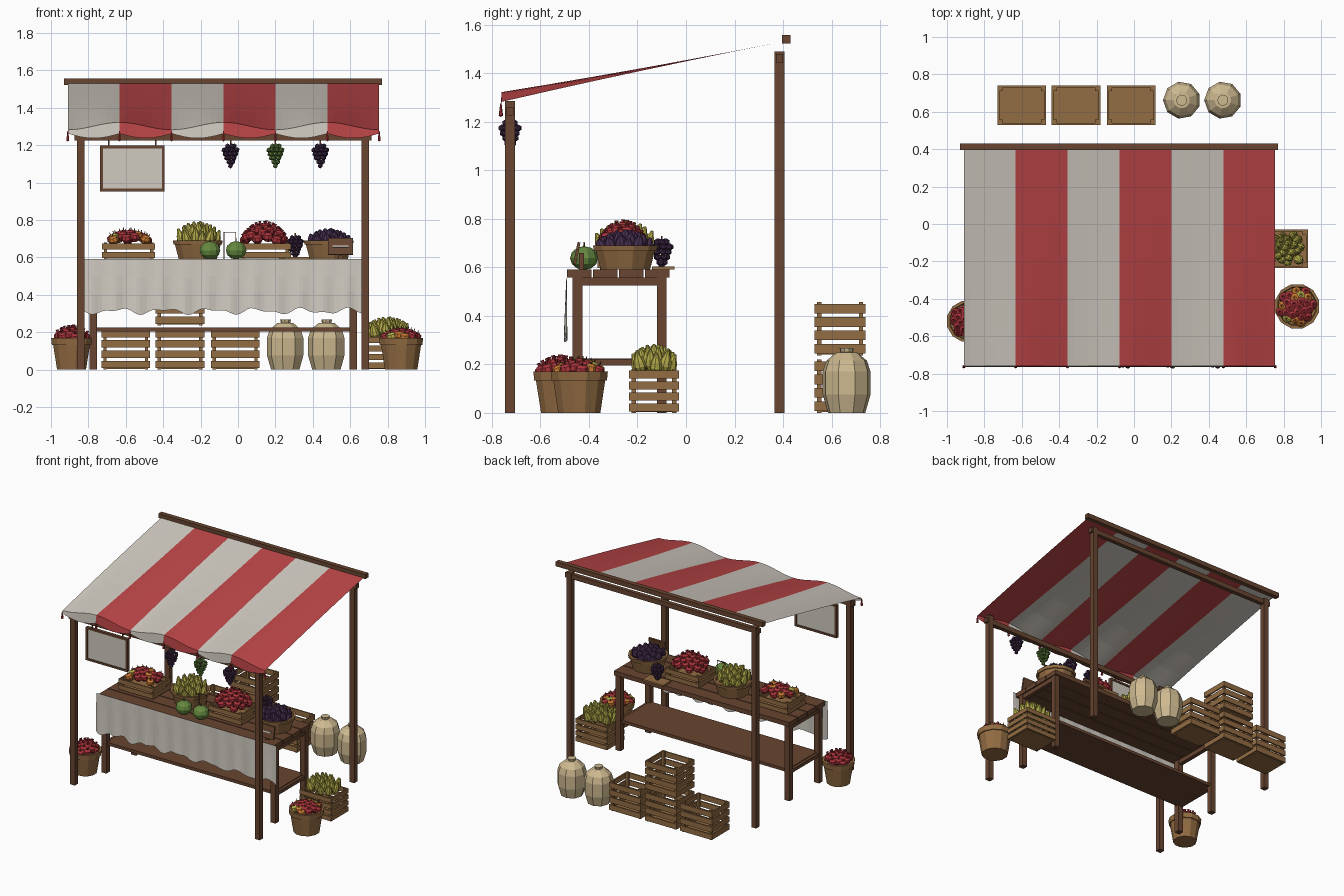
import bpy, bmesh, math, random
from mathutils import Matrix, Vector

random.seed(4)
if "Cube" in bpy.data.objects:
    bpy.data.objects.remove(bpy.data.objects["Cube"], do_unlink=True)


def material(name, *rgb):
    m = bpy.data.materials.new(name)
    m.use_nodes = True
    m.diffuse_color = (*rgb, 1)
    m.node_tree.nodes["Principled BSDF"].inputs["Base Color"].default_value = (*rgb, 1)
    return m


DARK = material("dark wood", .14, .06, .03)
LIGHT = material("light wood", .29, .15, .056)
CREAM = material("cream cloth", .63, .59, .53)
RED = material("red cloth", .5, .06, .063)
APPLE = material("apple red", .42, .035, .045)
PEAR = material("pear yellow", .48, .43, .07)
PURPLE = material("grape purple", .06, .026, .075)
GREEN = material("leaf green", .13, .25, .05)
SACK = material("sack beige", .62, .49, .28)
ORANGE = material("orange", .6, .2, .035)


class Part:
    """Collects simple solids, then becomes one object."""

    def __init__(self, name, *mats):
        self.name, self.mats, self.bm = name, mats, bmesh.new()

    def paint(self, verts, mat):
        for f in {f for v in verts for f in v.link_faces}:
            f.material_index = self.mats.index(mat)

    def box(self, x, y, z, mat=None, tilt=0):
        """Box from (min, max) ranges, optionally tilted about x."""
        mid = Vector([(a + b) / 2 for a, b in (x, y, z)])
        size = [b - a for a, b in (x, y, z)]
        m = Matrix.Translation(mid) @ Matrix.Rotation(tilt, 4, 'X') @ Matrix.Diagonal((*size, 1))
        self.paint(bmesh.ops.create_cube(self.bm, size=1, matrix=m)["verts"], mat or self.mats[0])

    def lathe(self, profile, seg, m, mat=None):
        rings, faces = [], []
        for r, z in profile:
            if r == 0:
                rings.append([self.bm.verts.new(m @ Vector((0, 0, z)))] * seg)
            else:
                rings.append([self.bm.verts.new(m @ Vector((r * math.cos(a), r * math.sin(a), z)))
                              for a in (math.tau * (i + .5) / seg for i in range(seg))])
        for lo, hi in zip(rings, rings[1:]):
            for i in range(seg):
                j = (i + 1) % seg
                self.bm.faces.new(dict.fromkeys((lo[i], lo[j], hi[j], hi[i])))
        self.paint([v for ring in rings for v in ring], mat or self.mats[0])

    def ball(self, pos, r, mat):
        m = Matrix.Translation(pos)
        self.paint(bmesh.ops.create_icosphere(self.bm, subdivisions=1, radius=r, matrix=m)["verts"], mat)

    def done(self, recalc=True):
        if recalc:
            bmesh.ops.recalc_face_normals(self.bm, faces=self.bm.faces)
        mesh = bpy.data.meshes.new(self.name)
        self.bm.to_mesh(mesh)
        self.bm.free()
        for m in self.mats:
            mesh.materials.append(m)
        ob = bpy.data.objects.new(self.name, mesh)
        bpy.context.collection.objects.link(ob)


def sheet(name, mats, point, nu, nv, index=lambda u: 0):
    p = Part(name, *mats)
    grid = [[p.bm.verts.new(point(i / nu, j / nv)) for j in range(nv + 1)] for i in range(nu + 1)]
    for i in range(nu):
        for j in range(nv):
            f = p.bm.faces.new((grid[i][j], grid[i + 1][j], grid[i + 1][j + 1], grid[i][j + 1]))
            f.material_index = index((i + .5) / nu)
    p.done(False)


def crate(name, cx, cy, z, sx, sy, h, slats):
    p = Part(name, LIGHT)
    x0, x1, y0, y1, t = cx - sx / 2, cx + sx / 2, cy - sy / 2, cy + sy / 2, .01
    p.box((x0 + t, x1 - t), (y0 + t, y1 - t), (z + .004, z + .016))
    for x in (x0 + t, x1 - t - .018):
        for y in (y0 + t, y1 - t - .018):
            p.box((x, x + .018), (y, y + .018), (z, z + h))
    step = h / slats
    for i in range(slats):
        zz = (z + step * (i + .14), z + step * (i + .86))
        for y in (y0, y1 - t):
            p.box((x0, x1), (y, y + t), zz)
        for x in (x0, x1 - t):
            p.box((x, x + t), (y0 + t, y1 - t), zz)
    p.done()


def basket(name, x, y, z, r0, r1, h):
    p = Part(name, LIGHT)
    b = r1 * .97
    p.lathe([(0, 0), (r0, 0), (b, h * .78), (r1 + .004, h * .78), (r1 + .008, h),
             (r1 - .008, h), (r1 - .012, h - .02), (0, h - .02)], 12, Matrix.Translation((x, y, z)))
    p.done()


APPLE_SHAPE = [(0, -.024), (.018, -.022), (.029, -.004), (.024, .015), (.009, .024), (0, .02)]
CROWN = [(0, .02), (.005, .022), (.009, .036), (0, .03)]
STEM = [(.003, .02), (.002, .036), (0, .037)]
PEAR_SHAPE = [(0, -.03), (.018, -.026), (.027, -.004), (.022, .02), (.012, .042), (.006, .058), (0, .06)]
FIG_SHAPE = [(0, -.026), (.02, -.02), (.029, .0), (.021, .022), (.007, .04), (0, .043)]


def heap(name, x, y, z, rx, ry, h, n, shape, colours, top=STEM, square=False):
    """Domed pile of fruit on a round or rectangular base."""
    p = Part(name, *dict.fromkeys(colours + [DARK]))
    for i in range(n):
        r, a = math.sqrt((i + .3) / n), i * 2.39996
        u, v = r * math.cos(a), r * math.sin(a)
        if square:
            k = r / max(abs(u), abs(v))
            u, v = u * k, v * k
        pos = Vector((x + u * rx, y + v * ry, z + h * (1 - r * r)))
        m = Matrix.Translation(pos) @ Matrix.Rotation(.4 * r, 4, Vector((-v, u, 0)))
        m = m @ Matrix.Rotation(random.random() * 3, 4, 'Z')
        c = random.choice(colours)
        p.lathe(shape, 8, m, c)
        if top:
            p.lathe(top, 5, m, c if top is CROWN else DARK)
    p.done()


def grapes(name, x, y, z, mat, stem):
    p = Part(name, mat, DARK)
    for k, (n, r) in enumerate([(5, .02), (8, .036), (7, .03), (5, .022), (3, .013), (1, 0)]):
        for i in range(n):
            a = math.tau * i / n + k
            p.ball((x + r * math.cos(a), y + r * math.sin(a), z - k * .021), .0145, mat)
    p.box((x - .004, x + .004), (y - .004, y + .004), (z - .1, z + stem), DARK)
    p.done()


# Stall frame: posts, beams and the ridge bar
frame = Part("stall_frame", DARK)
for x in (-.84, .68):
    for y, top in ((-.725, 1.285), (.385, 1.49)):
        frame.box((x - .02, x + .02), (y - .02, y + .02), (0, top))
for y, z in ((-.725, 1.225), (.385, 1.445)):
    frame.box((-.875, .715), (y - .015, y + .015), (z, z + .035))
frame.box((-.93, .77), (.395, .43), (1.523, 1.557))
frame.done()

# Striped canopy, scalloped valance and tassels
WIDTH = 1.665


def canopy_point(u, v):
    wave = .02 * math.cos(math.tau * (u * 3 - .5))
    return (-.91 + WIDTH * u, .4 - 1.16 * v, 1.53 - .228 * v + wave * v * v)


def valance_point(u, v):
    x, y, z = canopy_point(u, 1)
    low = 1.262 - .025 * abs(math.sin(math.pi * u * 6))
    return (x, y - .004 * v, z + (low - z) * v)


stripe = lambda u: int(u * 6) % 2
sheet("canopy", (CREAM, RED), canopy_point, 48, 6, stripe)
sheet("valance", (CREAM, RED), valance_point, 48, 2, stripe)
tassels = Part("tassels", APPLE)
for i in range(7):
    m = Matrix.Translation((-.91 + WIDTH * i / 6, -.763, 1.22))
    tassels.lathe([(0, 0), (.009, .005), (.006, .03), (.003, .055), (0, .056)], 6, m)
tassels.done()

# Table with plank top, legs, rails and lower shelf
table = Part("table", DARK)
for i in range(4):
    y = -.49 + i * .107
    table.box((-.8, .64), (y, y + .1), (.557, .59))
for x in (-.775, .615):
    for y in (-.447, -.1):
        table.box((x - .02, x + .02), (y - .02, y + .02), (0, .557))
    table.box((x - .015, x + .015), (-.43, -.12), (.195, .22))
    table.box((x - .015, x + .015), (-.43, -.12), (.525, .557))
table.box((-.77, .61), (-.45, -.095), (.203, .225))
table.done()


def cloth_point(u, v):
    drop = .28 + .012 * math.sin(u * 38) + .008 * math.sin(u * 71)
    return (-.82 + 1.48 * u, -.492 - v * (.004 + .007 * math.sin(u * 75)), .592 - drop * v)


sheet("table_cloth", (CREAM,), cloth_point, 80, 3)

# Hanging sign
sign = Part("hanging_sign", DARK, CREAM)
sign.box((-.725, -.405), (-.73, -.72), (.965, 1.185), CREAM)
for z in (.953, 1.183):
    sign.box((-.737, -.393), (-.737, -.713), (z, z + .014))
for x in (-.737, -.407):
    sign.box((x, x + .014), (-.737, -.713), (.953, 1.197))
for x in (-.69, -.44):
    sign.box((x - .004, x + .004), (-.729, -.721), (1.19, 1.24))
sign.done()

# Hanging grapes
for side, x, mat in (("right", -.04, PURPLE), ("middle", .2, GREEN), ("left", .44, PURPLE)):
    grapes("hanging_grapes_" + side, x, -.725, 1.195, mat, .04)

# Produce on the table
MIXED = [APPLE] * 4 + [ORANGE, PEAR]
crate("table_crate_right", -.585, -.26, .59, .285, .21, .09, 2)
heap("mixed_apples", -.585, -.26, .69, .1, .072, .035, 22, APPLE_SHAPE, MIXED, square=True)
basket("pear_basket", -.215, -.25, .59, .105, .13, .1)
heap("basket_pears", -.215, -.25, .685, .102, .102, .05, 24, PEAR_SHAPE, [PEAR], None)
crate("table_crate_left", .145, -.26, .59, .275, .21, .09, 2)
heap("pomegranates", .14, -.26, .69, .105, .085, .072, 32, APPLE_SHAPE, [APPLE], CROWN, True)
basket("fig_basket", .485, -.25, .59, .105, .13, .1)
heap("figs", .485, -.25, .675, .1, .1, .04, 24, FIG_SHAPE, [PURPLE], None)

melons = Part("melons", GREEN, DARK)
for x in (-.15, -.01):
    m = Matrix.Translation((x, -.42, .638))
    ring = [(.058 * math.sin(a), -.049 * math.cos(a)) for a in (math.pi * i / 6 for i in range(1, 6))]
    melons.lathe([(0, -.049)] + ring + [(0, .049)], 10, m)
    melons.lathe([(.004, .045), (.003, .065), (0, .066)], 5, m, DARK)
melons.done()

# Wire stand, price board and cutting board
stand = Part("wire_stand", DARK)
for x in (-.075, -.012):
    stand.box((x - .002, x + .002), (-.352, -.348), (.59, .735))
stand.box((-.077, -.01), (-.352, -.348), (.732, .737))
stand.done()
price = Part("price_board", DARK, CREAM)
price.box((.48, .615), (-.456, -.444), (.612, .704), DARK, -.2)
price.box((.505, .59), (-.461, -.454), (.654, .664), CREAM, -.2)
price.box((.535, .56), (-.44, -.42), (.59, .66))
price.done()
board = Part("cutting_board", LIGHT)
board.box((.22, .39), (-.14, -.047), (.59, .603))
board.done()
grapes("table_grapes", .305, -.1, .705, PURPLE, .025)

# Baskets and crate beside the stall
basket("ground_basket_right", -.89, -.52, 0, .08, .105, .17)
heap("right_pomegranates", -.89, -.52, .17, .078, .078, .035, 24, APPLE_SHAPE, [APPLE], CROWN)
basket("ground_basket_left", .872, -.44, 0, .09, .114, .17)
heap("left_apples", .872, -.44, .17, .09, .09, .03, 26, APPLE_SHAPE, MIXED)
crate("pear_crate", .8, -.132, 0, .26, .205, .18, 4)
heap("crate_pears", .8, -.132, .185, .095, .07, .04, 26, PEAR_SHAPE, [PEAR], None, True)

# Empty crates behind the stall
for i, (x, z) in enumerate([(-.6, 0), (-.31, 0), (-.015, 0), (-.31, .237)]):
    crate("empty_crate_%d" % (i + 1), x, .635, z, .26, .21, .22, 4)

# Tied sacks
for side, x in (("right", .255), ("left", .475)):
    s = Part("sack_" + side, SACK)
    s.lathe([(0, 0), (.078, 0), (.1, .075), (.1, .17), (.085, .215), (.045, .248),
             (.026, .25), (.03, .268), (0, .268)], 9, Matrix.Translation((x, .662, 0)))
    s.done()
